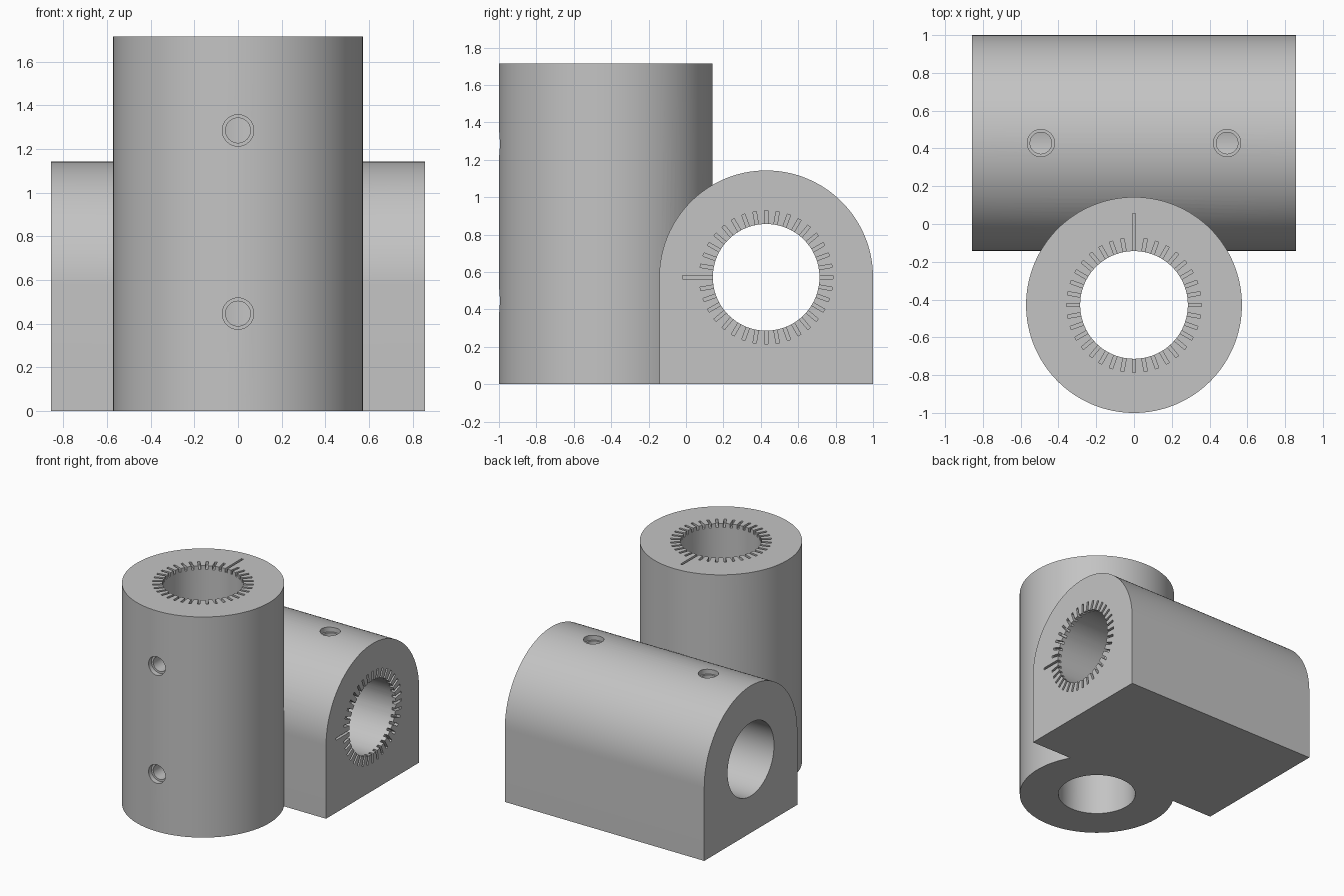
import bpy, bmesh, math
from mathutils import Matrix, Vector

if "Cube" in bpy.data.objects:
    bpy.data.objects.remove(bpy.data.objects["Cube"], do_unlink=True)

R, BORE = 0.5714, 0.285          # outer and bore radii
POST_Y, BLOCK_Y = -0.4286, 0.4286
POST_H, BLOCK_X = 1.714, 0.857
TICK_DEPTH = 0.03

grey = bpy.data.materials.new("plain grey")
grey.use_nodes = True
colour = (0.55, 0.55, 0.55, 1)
grey.diffuse_color = colour
grey.node_tree.nodes["Principled BSDF"].inputs["Base Color"].default_value = colour


def finish(name, bm):
    bmesh.ops.recalc_face_normals(bm, faces=bm.faces[:])
    mesh = bpy.data.meshes.new(name)
    bm.to_mesh(mesh)
    bm.free()
    mesh.materials.append(grey)
    ob = bpy.data.objects.new(name, mesh)
    bpy.context.collection.objects.link(ob)
    return ob


def rod(name, start, end, radius, sides=96):
    a, b = Vector(start), Vector(end)
    turn = (b - a).to_track_quat('Z', 'Y').to_matrix().to_4x4()
    bm = bmesh.new()
    bmesh.ops.create_cone(bm, cap_ends=True, segments=sides, radius1=radius,
                          radius2=radius, depth=(b - a).length,
                          matrix=Matrix.Translation((a + b) / 2) @ turn)
    return finish(name, bm)


def arch_block(name):
    bm = bmesh.new()
    outline = [(BLOCK_Y - R, 0), (BLOCK_Y + R, 0)]
    steps = 64
    for i in range(steps + 1):
        t = math.pi * i / steps
        outline.append((BLOCK_Y + R * math.cos(t), R + R * math.sin(t)))
    face = bm.faces.new([bm.verts.new((-BLOCK_X, y, z)) for y, z in outline])
    made = bmesh.ops.extrude_face_region(bm, geom=[face])["geom"]
    bmesh.ops.translate(bm, vec=(2 * BLOCK_X, 0, 0),
                        verts=[v for v in made if isinstance(v, bmesh.types.BMVert)])
    return finish(name, bm)


def tick_ring(name, place, long_reach):
    # Radial slots every ten degrees, the first one longer
    bm = bmesh.new()
    inner = 0.27
    for i in range(36):
        outer = long_reach if i == 0 else 0.357
        m = (place @ Matrix.Rotation(math.radians(10 * i), 4, 'Z')
             @ Matrix.Translation(((inner + outer) / 2, 0, 0))
             @ Matrix.Diagonal((outer - inner, 0.018, 2 * TICK_DEPTH, 1)))
        bmesh.ops.create_cube(bm, size=1, matrix=m)
    return finish(name, bm)


def combine(target, other, operation):
    other.hide_render = True
    mod = target.modifiers.new(operation.title(), 'BOOLEAN')
    mod.operation, mod.solver, mod.object = operation, 'EXACT', other
    bpy.context.view_layer.objects.active = target
    bpy.ops.object.modifier_apply(modifier=mod.name)
    bpy.data.objects.remove(other, do_unlink=True)


# Upright post joined to the arched cross block
body = rod("cross_clamp_body", (0, POST_Y, 0), (0, POST_Y, POST_H), R, 128)
combine(body, arch_block("cross_block"), 'UNION')

# Main bores
combine(body, rod("post_bore", (0, POST_Y, -0.1), (0, POST_Y, POST_H + 0.1), BORE), 'DIFFERENCE')
combine(body, rod("block_bore", (-1, BLOCK_Y, R), (1, BLOCK_Y, R), BORE), 'DIFFERENCE')

# Screw holes with a shallow counterbore, running into the bores
holes = [(Vector((0, POST_Y - R, z)), Vector((0, -1, 0))) for z in (0.446, 1.285)]
holes += [(Vector((x, BLOCK_Y, 2 * R)), Vector((0, 0, 1))) for x in (-0.493, 0.493)]
for mouth, out in holes:
    combine(body, rod("screw_hole", mouth + out * 0.1, mouth - out * 0.45, 0.057, 40), 'DIFFERENCE')
    combine(body, rod("counterbore", mouth + out * 0.1, mouth - out * 0.04, 0.072, 40), 'DIFFERENCE')

# Graduation slots around the top and left bore mouths
top = Matrix.Translation((0, POST_Y, POST_H)) @ Matrix.Rotation(math.pi / 2, 4, 'Z')
side = (Matrix.Translation((BLOCK_X, BLOCK_Y, R)) @ Matrix.Rotation(math.pi / 2, 4, 'Y')
        @ Matrix.Rotation(-math.pi / 2, 4, 'Z'))
combine(body, tick_ring("post_ticks", top, 0.485), 'DIFFERENCE')
combine(body, tick_ring("block_ticks", side, 0.447), 'DIFFERENCE')

# Smooth curved walls, sharp rims
bpy.ops.object.select_all(action='DESELECT')
body.select_set(True)
bpy.context.view_layer.objects.active = body
bpy.ops.object.shade_smooth_by_angle(angle=math.radians(30))
